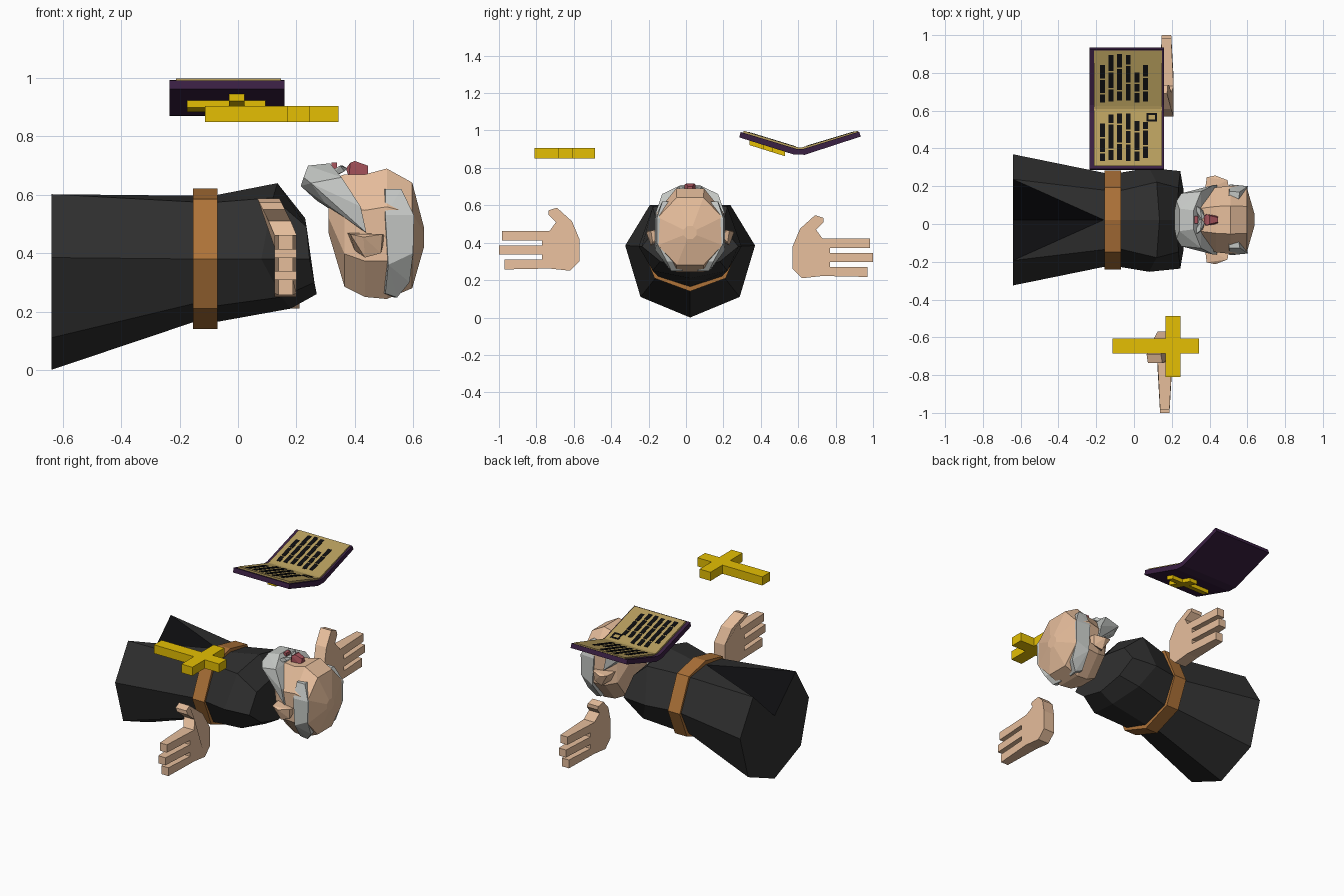
import bpy, bmesh, math, random

if "Cube" in bpy.data.objects:
    bpy.data.objects.remove(bpy.data.objects["Cube"])

random.seed(4)
CY = 0.022  # sideways centre of the figure


def mat(name, r, g, b):
    m = bpy.data.materials.new(name)
    m.diffuse_color = (r, g, b, 1)
    m.use_nodes = True
    m.node_tree.nodes["Principled BSDF"].inputs["Base Color"].default_value = m.diffuse_color
    return m


ROBE = mat("robe charcoal", 0.029, 0.029, 0.029)
BLACK = mat("black", 0.004, 0.004, 0.005)
LEATHER = mat("belt brown", 0.42, 0.17, 0.04)
SKIN = mat("skin", 0.79, 0.51, 0.33)
HAIR = mat("grey hair", 0.55, 0.57, 0.55)
RED = mat("dull red", 0.40, 0.09, 0.11)
GOLD = mat("gold", 0.78, 0.52, 0.001)
COVER = mat("dark purple", 0.042, 0.014, 0.055)
PAGE = mat("parchment", 0.47, 0.34, 0.11)


def finish(name, bm, *mats):
    bmesh.ops.recalc_face_normals(bm, faces=bm.faces[:])
    me = bpy.data.meshes.new(name)
    bm.to_mesh(me)
    bm.free()
    for m in mats:
        me.materials.append(m)
    ob = bpy.data.objects.new(name, me)
    bpy.context.collection.objects.link(ob)
    return ob


def loft(rings):
    """Skin a list of equal point rings and cap both ends."""
    bm = bmesh.new()
    vs = [[bm.verts.new(p) for p in r] for r in rings]
    n = len(vs[0])
    for a, b in zip(vs, vs[1:]):
        for i in range(n):
            j = (i + 1) % n
            bm.faces.new((a[i], a[j], b[j], b[i]))
    bm.faces.new(vs[0])
    bm.faces.new(vs[-1])
    return bm, vs


def hull(name, pts, m):
    bm = bmesh.new()
    for p in pts:
        bm.verts.new(p)
    r = bmesh.ops.convex_hull(bm, input=bm.verts[:])
    junk = [v for v in set(r["geom_interior"] + r["geom_unused"]) if isinstance(v, bmesh.types.BMVert)]
    bmesh.ops.delete(bm, geom=junk, context='VERTS')
    bmesh.ops.dissolve_limit(bm, angle_limit=0.02, verts=bm.verts[:], edges=bm.edges[:])
    return finish(name, bm, m)


def both(pts):
    """Mirror (x, half width, z) points about the figure's centre."""
    return [(x, CY + s * y, z) for x, y, z in pts for s in (-1, 1)]


def ring8(bottom, low, mid, high, top):
    """Eight points from five (x, half width, z) points, going round."""
    side = [low, mid, high]
    return ([(bottom[0], CY, bottom[2])] + [(x, CY + y, z) for x, y, z in side]
            + [(top[0], CY, top[2])] + [(x, CY - y, z) for x, y, z in side[::-1]])


def box(name, lo, hi, m):
    return hull(name, [(x, y, z) for x in (lo[0], hi[0]) for y in (lo[1], hi[1]) for z in (lo[2], hi[2])], m)


# Robe: flared hem, waist, chest and sloped shoulders, with a dark front fold
bm, vs = loft([
    ring8((-.64, 0, 0), (-.64, .265, .11), (-.64, .347, .385), (-.64, .215, .602), (-.64, 0, .40)),
    ring8((-.14, 0, .168), (-.14, .17, .23), (-.14, .245, .38), (-.14, .155, .575), (-.16, 0, .597)),
    ring8((-.07, 0, .165), (-.07, .17, .22), (-.07, .25, .38), (-.07, .155, .575), (-.07, 0, .60)),
    ring8((.18, 0, .21), (.15, .20, .25), (.08, .275, .38), (.12, .20, .59), (.135, 0, .64)),
    ring8((.27, 0, .26), (.262, .16, .30), (.245, .258, .38), (.235, .17, .49), (.23, 0, .52)),
])
for i in (3, 5):
    bmesh.ops.connect_verts(bm, verts=[vs[0][i], vs[1][4]])
for f in bm.faces:
    if vs[0][4] in f.verts and len(f.verts) == 3:
        f.material_index = 1
finish("robe", bm, ROBE, BLACK)

# Belt band
bm, _ = loft([ring8((x, 0, .14), (x, .19, .21), (x, .262, .38), (x, .17, .585), (x, 0, .622))
              for x in (-.155, -.07)])
finish("belt", bm, LEATHER)

# Head: octagonal rings from chin to a shallow domed crown
rings = []
for x, w, lo, hi in ((.31, .10, .47, .65), (.365, .15, .285, .67), (.435, .172, .25, .67),
                     (.51, .18, .243, .69), (.597, .172, .28, .642), (.637, .035, .42, .49)):
    c, h = (lo + hi) / 2, (hi - lo) / 2
    k = 1 / math.cos(math.pi / 8)
    rings.append([(x, CY + w * k * math.cos(a), c + h * k * math.sin(a))
                  for a in [math.pi / 8 + i * math.pi / 4 for i in range(8)]])
bm, _ = loft(rings)
finish("head", bm, SKIN)

# Beard with sideburns running back to the ears
hull("beard", both([(.215, .05, .63), (.225, .10, .66), (.24, .06, .70), (.315, .05, .708),
                    (.25, .14, .64), (.355, .15, .66), (.44, .184, .47), (.42, .184, .56),
                    (.30, .13, .57), (.27, .05, .58)]), HAIR)

for s, side in ((1, "left"), (-1, "right")):
    def place(pts):
        return [(x, CY + s * y, z) for x, y, z in pts]
    # Moustache wing
    hull(side + "_moustache", place([(.36, 0, .70), (.375, .015, .69), (.35, .06, .70), (.365, .05, .68),
                                     (.305, .085, .675), (.315, .09, .66), (.345, 0, .67)]), HAIR)
    # Ear
    hull(side + "_ear", place([(.375, .15, .47), (.385, .225, .465), (.43, .235, .455), (.495, .21, .465),
                               (.505, .15, .46), (.49, .20, .40), (.435, .21, .385), (.40, .16, .41)]), SKIN)
    # Hair band hugging the side of the head
    outer = [(.505, .15, .62), (.56, .148, .62), (.603, .178, .53), (.60, .178, .40),
             (.588, .125, .30), (.545, .10, .248), (.505, .115, .262), (.515, .187, .36), (.505, .187, .53)]
    hull(side + "_hair", place(outer + [(x - .01, y - .06, z) for x, y, z in outer]), HAIR)

# Nose and mouth
hull("nose", both([(.37, .015, .69), (.385, .03, .71), (.40, .022, .716), (.445, .012, .70),
                   (.445, .02, .655), (.38, .03, .66)]), RED)
box("mouth", (.32, CY - .02, .69), (.34, CY + .02, .71), RED)

# Hands: one outline (distance out, height), thicker at the wrist
HAND = [(.57, .30), (.57, .42), (.61, .515), (.69, .587), (.735, .573), (.735, .55), (.695, .51),
        (.73, .462), (.985, .462), (.985, .412), (.77, .412), (.77, .385), (1.0, .385), (1.0, .337),
        (.77, .337), (.77, .31), (.97, .31), (.97, .257), (.73, .262), (.62, .25)]
for s, dz, cx, lean, name in ((-1, 0, .163, .5, "right_hand"), (1, -.04, .172, .3, "left_hand")):
    def layer(k):
        out = []
        for u, z in HAND:
            t = (.038 if u < .78 else .025)
            x = cx + k * t - max(0, z - .47) * lean
            out.append((x, s * u, z + dz))
        return out
    bm, _ = loft([layer(-1), layer(1)])
    finish(name, bm, SKIN)

# Large floating cross
box("cross_upright", (-.113, -.685, .85), (.345, -.607, .905), GOLD)
box("cross_arm", (.168, -.81, .85), (.245, -.487, .905), GOLD)


def extrude_x(name, profile, x0, x1, m):
    bm, _ = loft([[(x, y, z) for y, z in profile] for x in (x0, x1)])
    return finish(name, bm, m)


# Open book: V-shaped cover and page block
extrude_x("book_cover", [(.285, .963), (.575, .872), (.635, .87), (.935, .968),
                         (.925, .994), (.63, .902), (.59, .902), (.292, .992)], -.235, .16, COVER)
extrude_x("book_pages", [(.305, .975), (.59, .89), (.63, .89), (.922, .98),
                         (.918, .999), (.625, .911), (.61, .908), (.595, .911), (.307, .999)],
          -.213, .148, PAGE)


def page_z(y):
    d = .595 - y if y < .61 else y - .625
    return .911 + d * (.306 if y < .61 else .3003)


def plate(name, x0, x1, y0, y1, base, t, m):
    """Thin slab that follows the slope given by base(y)."""
    return hull(name, [(x, y, base(y) + h) for x in (x0, x1) for y in (y0, y1) for h in (0, t)], m)


# Text strokes: six broken columns on each page
XS = [-.18 + .0455 * i for i in range(6)]
TOP = [(.64, .845), (.645, .90), (.65, .905), (.65, .90), (.64, .805), (.645, .845)]
LOW = [(.33, .535), (.335, .585), (.335, .59), (.33, .59), (.33, .55), (.345, .545)]
for spans in (TOP, LOW):
    for x, (a, b) in zip(XS, spans):
        cuts = sorted((a + (b - a) * random.uniform(.2, .4), a + (b - a) * random.uniform(.6, .8)))
        edges = [a] + cuts + [b]
        for y0, y1 in zip(edges, edges[1:]):
            plate("text_stroke", x, x + .026, y0 + .004, y1 - .004, page_z, .002, BLACK)

# Small framed picture on the near page
for x0, x1, y0, y1 in ((.065, .123, .542, .552), (.065, .123, .578, .588),
                       (.065, .076, .552, .578), (.112, .123, .552, .578)):
    plate("page_frame", x0, x1, y0, y1, page_z, .002, BLACK)


# Small cross fixed under the near cover
def cover_z(y):
    return .963 - (y - .285) * .314 - .024


plate("emblem_upright", -.175, .095, .412, .462, cover_z, .026, GOLD)
plate("emblem_arm", -.03, .022, .34, .53, cover_z, .026, GOLD)
